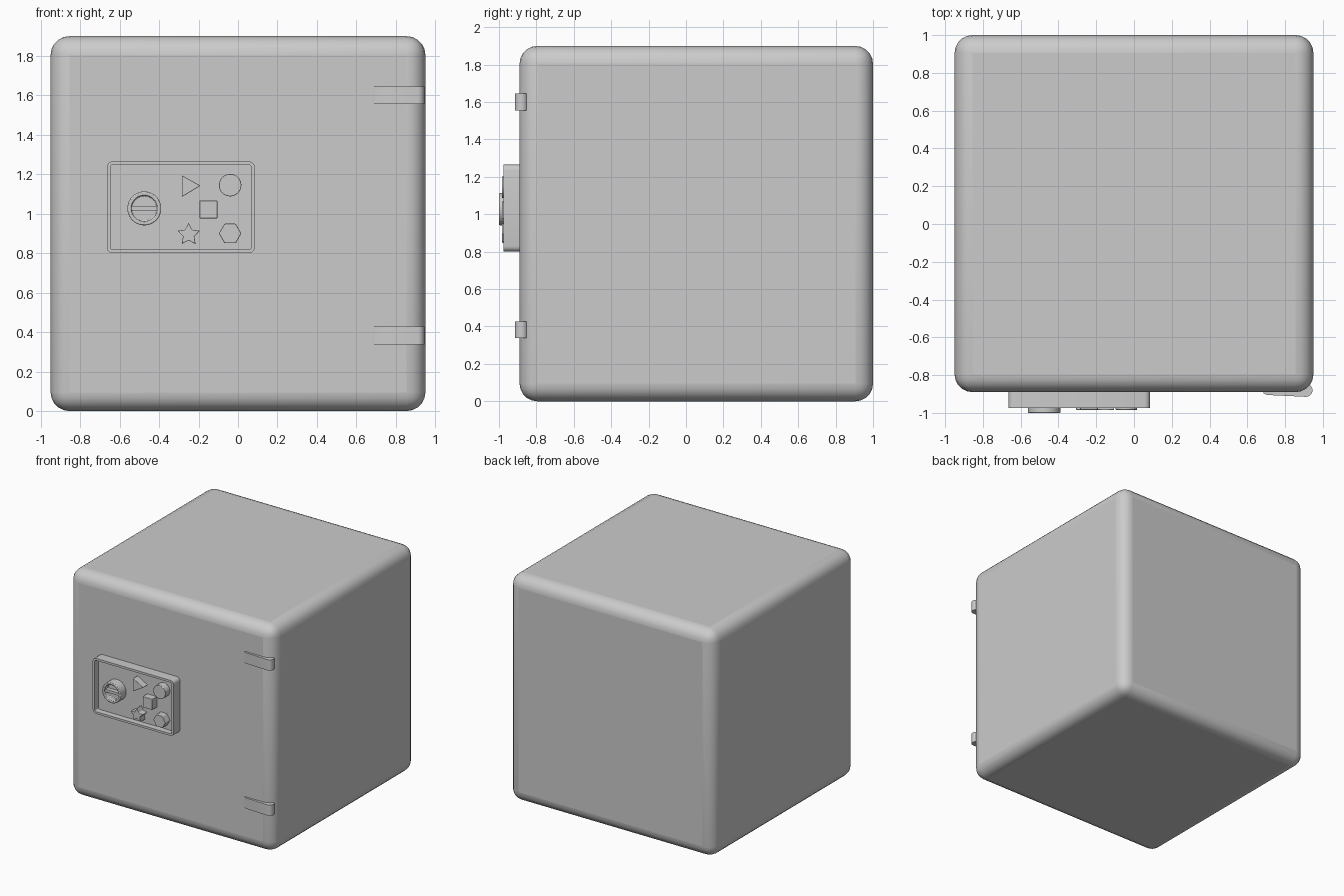
import bpy, bmesh
from math import pi, cos, sin

if "Cube" in bpy.data.objects:
    bpy.data.objects.remove(bpy.data.objects["Cube"])


def finish(name, bm, bevel=0.0, segments=2, angle=35):
    bmesh.ops.recalc_face_normals(bm, faces=bm.faces)
    me = bpy.data.meshes.new(name)
    bm.to_mesh(me)
    bm.free()
    ob = bpy.data.objects.new(name, me)
    bpy.context.collection.objects.link(ob)
    if bevel:
        mod = ob.modifiers.new("Bevel", 'BEVEL')
        mod.width, mod.segments = bevel, segments
        mod.limit_method, mod.angle_limit = 'ANGLE', 0.7
    bpy.ops.object.select_all(action='DESELECT')
    ob.select_set(True)
    bpy.context.view_layer.objects.active = ob
    bpy.ops.object.shade_smooth_by_angle(angle=angle * pi / 180)
    return ob


def prism(name, pts, back, front, rim=0.0, floor=0.0, bevel=0.0):
    """Extrude an x-z outline forward along -y; optional rim with sunken floor."""
    bm = bmesh.new()
    f = bm.faces.new([bm.verts.new((x, back, z)) for x, z in pts])
    ext = bmesh.ops.extrude_face_region(bm, geom=[f])["geom"]
    for v in ext:
        if isinstance(v, bmesh.types.BMVert):
            v.co.y = front
    if not f.is_valid or all(abs(g.calc_center_median().y - back) > 1e-5 for g in bm.faces):
        bm.faces.new([v for v in bm.verts if abs(v.co.y - back) < 1e-5][:len(pts)])
    bmesh.ops.recalc_face_normals(bm, faces=bm.faces)
    if rim:
        face = min(bm.faces, key=lambda g: g.calc_center_median().y)
        bmesh.ops.inset_region(bm, faces=[face], thickness=rim)
        inner = bmesh.ops.extrude_discrete_faces(bm, faces=[face])["faces"][0]
        for v in inner.verts:
            v.co.y = floor
    return finish(name, bm, bevel)


def polygon(cx, cz, r, n, start=0.0, r2=None):
    out = []
    for i in range(n):
        a, rad = start + 2 * pi * i / n, r2 if (r2 and i % 2) else r
        out.append((cx + rad * cos(a), cz + rad * sin(a)))
    return out


def rounded_rect(x0, x1, z0, z1, r, n=5):
    out = []
    for k, (cx, cz) in enumerate([(x1 - r, z1 - r), (x0 + r, z1 - r),
                                  (x0 + r, z0 + r), (x1 - r, z0 + r)]):
        for i in range(n):
            a = pi / 2 * (k + i / (n - 1))
            out.append((cx + r * cos(a), cz + r * sin(a)))
    return out


# Body: rounded box
bm = bmesh.new()
bmesh.ops.create_cube(bm, size=1)
for v in bm.verts:
    v.co = (v.co.x * 1.9, v.co.y * 1.89 + 0.055, v.co.z * 1.9 + 0.95)
finish("safe_body", bm, bevel=0.095, segments=5, angle=40)

# Lock panel: raised tray with a thin rim
FLOOR = -0.925
prism("lock_panel", rounded_rect(-0.665, 0.085, 0.80, 1.265, 0.03),
      -0.87, -0.975, rim=0.018, floor=FLOOR)

# Shaped buttons
buttons = {
    "triangle_button": [(-0.285, 1.085), (-0.19, 1.142), (-0.285, 1.195)],
    "round_button": polygon(-0.04, 1.145, 0.057, 32),
    "square_button": polygon(-0.15, 1.022, 0.064, 4, pi / 4),
    "star_button": polygon(-0.25, 0.895, 0.06, 10, pi / 2, 0.03),
    "hexagon_button": polygon(-0.04, 0.9, 0.057, 6),
}
for name, pts in buttons.items():
    prism(name, pts, FLOOR + 0.01, -0.985, bevel=0.003)

# Lock dial: ring with a sunken face and a grip bar
prism("lock_dial", polygon(-0.475, 1.027, 0.086, 40), FLOOR + 0.01, -1.0,
      rim=0.021, floor=-0.955, bevel=0.005)
prism("dial_grip", rounded_rect(-0.542, -0.408, 1.016, 1.038, 0.004, 3),
      -0.95, -0.99)

# Hinges: strap wrapping onto a rounded knuckle
profile = [(0.685, -0.88), (0.685, -0.895), (0.703, -0.905)]
profile += [(0.91 + 0.035 * cos(a), -0.88 + 0.035 * sin(a))
            for a in [-pi / 2 + pi * i / 10 for i in range(11)]]
for name, z0 in (("upper_hinge", 1.555), ("lower_hinge", 0.338)):
    bm = bmesh.new()
    rings = [[bm.verts.new((x, y, z)) for x, y in profile] for z in (z0, z0 + 0.09)]
    for r in rings:
        bm.faces.new(r)
    n = len(profile)
    for i in range(n):
        j = (i + 1) % n
        bm.faces.new((rings[0][i], rings[0][j], rings[1][j], rings[1][i]))
    finish(name, bm)
